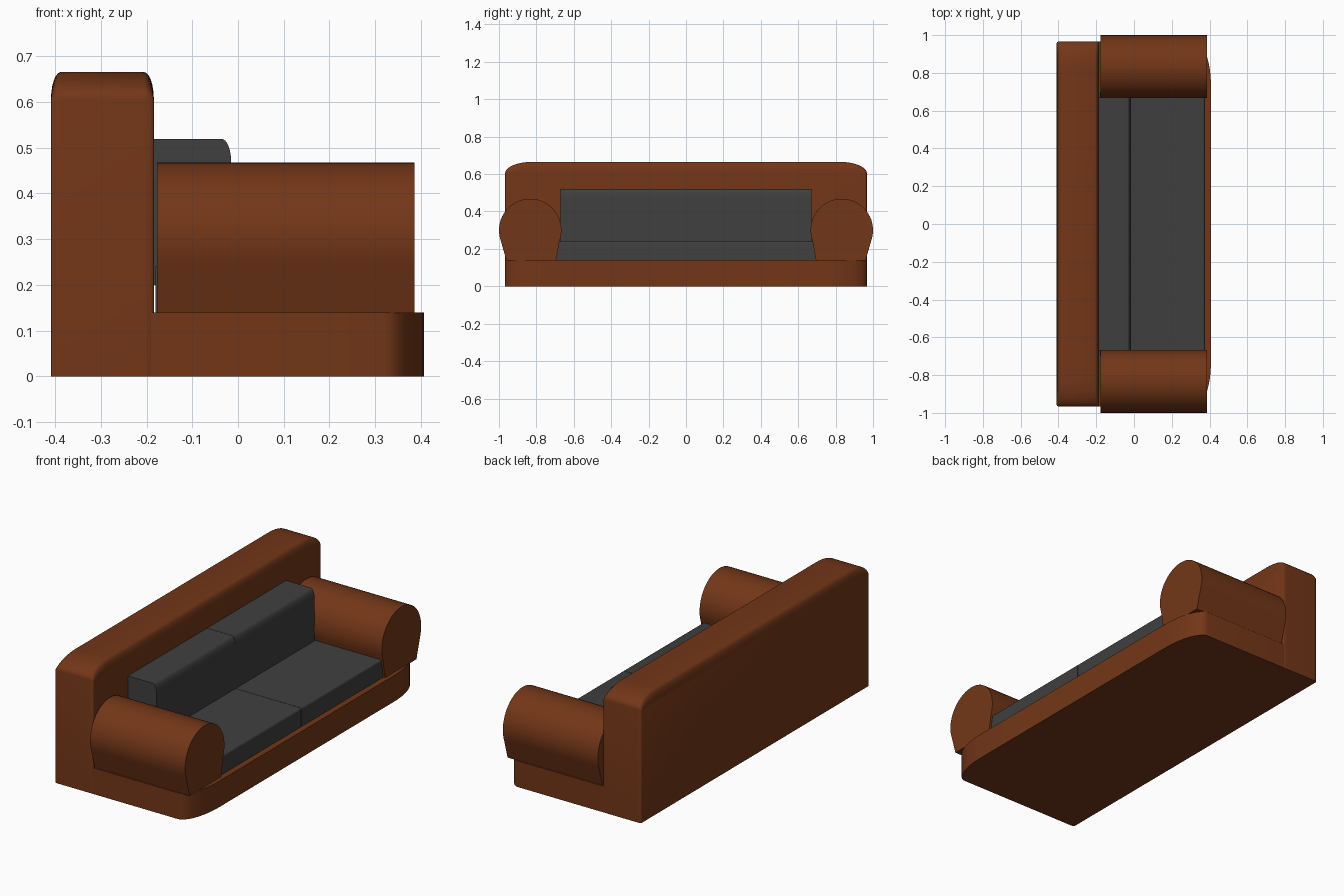
import bpy, bmesh
from math import sin, cos, pi, radians

if "Cube" in bpy.data.objects:
    bpy.data.objects.remove(bpy.data.objects["Cube"])


def material(name, rgb):
    m = bpy.data.materials.new(name)
    m.diffuse_color = (*rgb, 1)
    m.use_nodes = True
    m.node_tree.nodes["Principled BSDF"].inputs["Base Color"].default_value = m.diffuse_color
    return m


leather = material("brown_leather", (0.17, 0.037, 0.009))
fabric = material("grey_fabric", (0.05, 0.05, 0.05))


def loft(name, sections, mat):
    """Skin a row of equal-length closed sections and cap both ends."""
    bm = bmesh.new()
    rings = [[bm.verts.new(p) for p in s] for s in sections]
    n = len(rings[0])
    for a, b in zip(rings, rings[1:]):
        for i in range(n):
            j = (i + 1) % n
            bm.faces.new((a[i], a[j], b[j], b[i]))
    bm.faces.new(rings[0])
    bm.faces.new(rings[-1])
    bmesh.ops.recalc_face_normals(bm, faces=bm.faces)
    me = bpy.data.meshes.new(name)
    bm.to_mesh(me)
    bm.free()
    ob = bpy.data.objects.new(name, me)
    bpy.context.collection.objects.link(ob)
    me.materials.append(mat)
    bpy.ops.object.select_all(action='DESELECT')
    ob.select_set(True)
    bpy.context.view_layer.objects.active = ob
    bpy.ops.object.shade_smooth_by_angle(angle=radians(40))
    return ob


def arc(cx, cy, rx, ry, a0, a1, n):
    """Points on an elliptical arc, angles in degrees."""
    angles = [radians(a0 + (a1 - a0) * i / n) for i in range(n + 1)]
    return [(cx + rx * cos(a), cy + ry * sin(a)) for a in angles]


# backrest: slab with soft top, rounding over on both faces
W = 0.967


def back_section(x, t):
    w = W - 0.008 * (1 - sin(t))
    rz = 0.06 * sin(t) + 0.0005
    top = arc(w - 0.15, 0.605, 0.15, rz, 0, 90, 10)
    pts = [(w, 0)] + top + [(-y, z) for y, z in reversed(top)] + [(-w, 0)]
    return [(x, y, z) for y, z in pts]


steps = [i * pi / 12 for i in range(7)]
rows = [back_section(-0.409 + 0.022 * (1 - cos(t)), t) for t in steps]
rows += [back_section(-0.184 - 0.022 * (1 - cos(t)), t) for t in reversed(steps)]
loft("backrest", rows, leather)

# base: plinth with wide rounded front corners
corner = arc(0.32, W - 0.23, 0.087, 0.23, 90, 0, 12)
plan = [(-0.19, W)] + corner + [(x, -y) for x, y in reversed(corner)] + [(-0.19, -W)]
loft("base", [[(x, y, z) for x, y in plan] for z in (0, 0.14)], leather)

# rolled arms and cushions, one of each per side
arm = arc(0.833, 0.30, 0.167, 0.168, -20, 200, 28) + [(0.695, 0.138), (0.96, 0.138)]
seat = [(-0.18, 0.135), (-0.18, 0.24)] + arc(0.365, 0.23, 0.01, 0.01, 90, 0, 4) + [(0.375, 0.135)]
pad = [(-0.184, 0.2), (-0.184, 0.519)] + arc(-0.036, 0.469, 0.021, 0.05, 90, 0, 8) + [(-0.015, 0.2)]
for side, s in (("right", 1), ("left", -1)):
    loft(side + "_arm", [[(x, s * y, z) for y, z in arm] for x in (-0.177, 0.386)], leather)
    loft(side + "_seat_cushion", [[(x, s * y, z) for x, z in seat] for y in (0.001, 0.70)], fabric)
    loft(side + "_back_cushion", [[(x, s * y, z) for x, z in pad] for y in (0.001, 0.67)], fabric)
